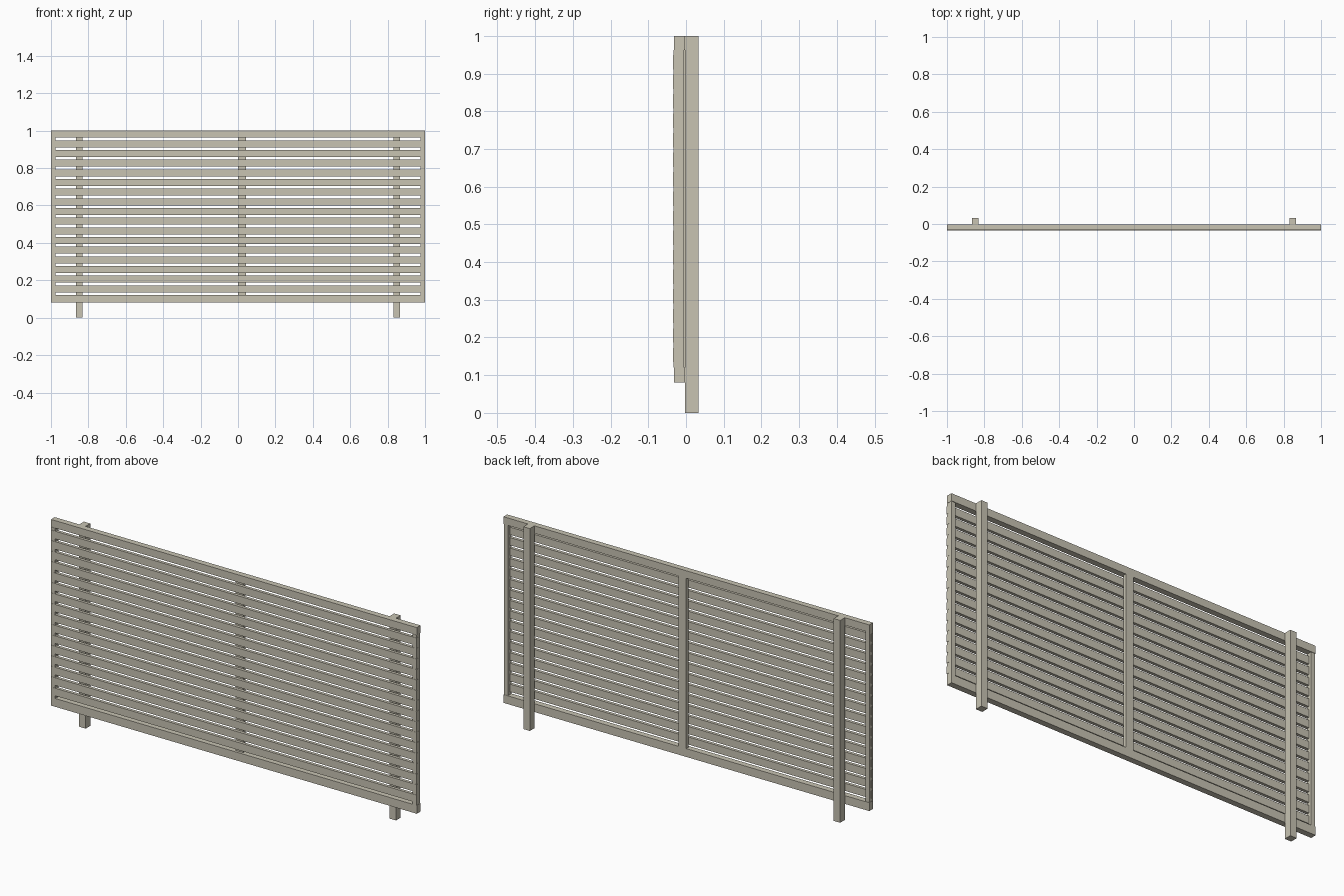
import bpy

cube = bpy.data.objects.get("Cube")
if cube:
    bpy.data.objects.remove(cube, do_unlink=True)

wood = bpy.data.materials.new("pale_beige_wood")
wood.use_nodes = True
COLOUR = (0.58, 0.55, 0.45, 1)
wood.diffuse_color = COLOUR
wood.node_tree.nodes["Principled BSDF"].inputs["Base Color"].default_value = COLOUR


def board(name, x, y, z):
    """Box given by its (min, max) range on each axis."""
    bpy.ops.mesh.primitive_cube_add(size=1)
    ob = bpy.context.object
    ob.name = name
    ob.location = [(a + b) / 2 for a, b in (x, y, z)]
    ob.scale = [b - a for a, b in (x, y, z)]
    bpy.ops.object.transform_apply(location=True, rotation=False, scale=True)
    ob.data.materials.append(wood)
    return ob


FULL = (-1, 1)
BACK = -0.003
LOW, HIGH = 0.121, 0.963

# Frame rails
board("bottom_rail", FULL, (-0.032, BACK), (0.08, LOW))
board("top_rail", FULL, (-0.032, BACK), (HIGH, 1))

# Side stiles and posts, mirrored
for side, s in (("left", 1), ("right", -1)):
    board(side + "_stile", sorted((s * 0.977, s * 0.999)), (-0.033, -0.005), (LOW, HIGH))
    board(side + "_post", sorted((s * 0.831, s * 0.866)), (BACK, 0.033), (0, 1))

# Middle stile behind the slats
board("middle_stile", (0.001, 0.042), (-0.019, BACK), (LOW, HIGH))

# Evenly spaced slats between the rails
COUNT, HEIGHT = 16, 0.0375
gap = (HIGH - LOW - COUNT * HEIGHT) / (COUNT + 1)
for i in range(COUNT):
    z = LOW + gap + i * (HEIGHT + gap)
    board(f"slat_{i + 1}", FULL, (-0.034, -0.019), (z, z + HEIGHT))
